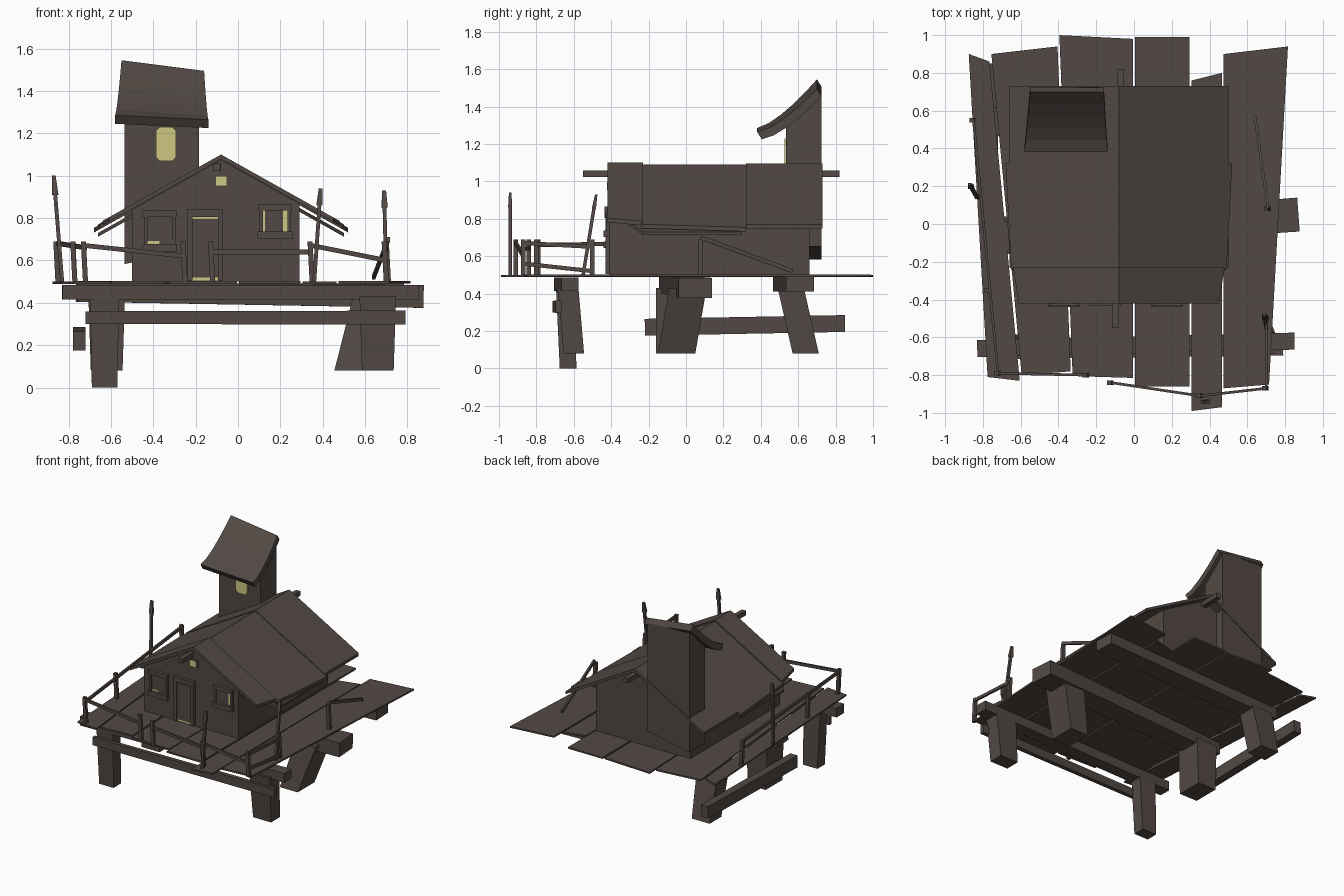
import bpy
import bmesh
from mathutils import Vector

default_cube = bpy.data.objects.get("Cube")
if default_cube:
    bpy.data.objects.remove(default_cube, do_unlink=True)


def material(name, red, green, blue):
    made = bpy.data.materials.new(name)
    made.use_nodes = True
    made.diffuse_color = (red, green, blue, 1)
    shader = made.node_tree.nodes["Principled BSDF"]
    shader.inputs["Base Color"].default_value = made.diffuse_color
    return made


WOOD = material("weathered wood", .084, .066, .057)
GLOW = material("warm window light", .62, .58, .23)

# Shared levels
DECK = .5
FRONT = -.41
BACK = .66
RIDGE = -.08
BEAM_Z = .45


def loft(name, start, end, mat=WOOD):
    """Solid between two matching outlines."""
    bm = bmesh.new()
    first = [bm.verts.new(point) for point in start]
    last = [bm.verts.new(point) for point in end]
    bm.faces.new(first)
    bm.faces.new(reversed(last))
    for i in range(len(first)):
        bm.faces.new((first[i - 1], last[i - 1], last[i], first[i]))
    bmesh.ops.recalc_face_normals(bm, faces=bm.faces)
    mesh = bpy.data.meshes.new(name)
    bm.to_mesh(mesh)
    bm.free()
    mesh.materials.append(mat)
    bpy.context.collection.objects.link(bpy.data.objects.new(name, mesh))


def slab(name, top, thickness):
    loft(name, top, [(x, y, z - thickness) for x, y, z in top])


def beam(name, start, end, width, height, grow=1):
    """Square timber; grow scales the far end."""
    start, end = Vector(start), Vector(end)
    along = (end - start).normalized()
    upright = abs(along.z) > .8
    side = Vector((1, 0, 0)) if upright else along.cross((0, 0, 1)).normalized()
    across = side * width / 2
    up = side.cross(along).normalized() * height / 2
    corners = (-across - up, across - up, across + up, up - across)
    loft(name, [start + c for c in corners], [end + c * grow for c in corners])


def rectangle(x, y, z, width, depth):
    left, right = x - width / 2, x + width / 2
    near, far = y - depth / 2, y + depth / 2
    return [(left, near, z), (right, near, z), (right, far, z), (left, far, z)]


def plate(name, x, z, width, height, depth, mat=WOOD, y=FRONT):
    """Upright panel facing the front, centred on x and z."""
    outline = rectangle(x, z, 0, width, height)
    loft(name, [(px, y - depth, pz) for px, pz, _ in outline],
         [(px, y, pz) for px, pz, _ in outline], mat)


# Deck planks between crooked seams
seams = [(-.88, -.78), (-.76, -.6), (-.4, -.33), (0, 0), (.3, .3), (.47, .47), (.82, .72)]
back_ends = (.88, .92, .99, .99, .78, .92)
front_ends = (-.82, -.79, -.81, -.86, -.98, -.86)
skews = (-1, 1, -.5, 0, 1, 1)
GAP = .005
for i, (back, front, skew) in enumerate(zip(back_ends, front_ends, skews)):
    left_back, left_front = seams[i]
    right_back, right_front = seams[i + 1]
    tilt = skew * .02
    z = DECK + .003 * (i % 2)
    slab(f"deck_plank_{i}", [
        (left_back + GAP, back - tilt, z), (right_back - GAP, back + tilt, z),
        (right_front - GAP, front + tilt / 2, z), (left_front + GAP, front - tilt / 2, z)], .012)

# Beams under the deck
beam("front_beam", (-.83, -.66, BEAM_Z), (.85, -.62, BEAM_Z), .09, .07)
beam("middle_beam", (-.76, -.07, BEAM_Z), (.87, .05, BEAM_Z - .02), .15, .09, grow=1.2)
beam("back_beam", (-.76, .54, BEAM_Z), (.78, .61, BEAM_Z), .15, .08)
beam("front_tie", (-.72, -.7, .33), (.79, -.68, .33), .03, .06, grow=1.1)
beam("side_tie", (-.75, -.22, .22), (-.75, .85, .24), .06, .09)


def leg(name, x, y, width, depth, lean_x=0, lean_y=0, foot=.08):
    loft(name, rectangle(x, y, foot, width, depth),
         rectangle(x + lean_x, y + lean_y, BEAM_Z - .02, width * 1.15, depth))


# Leaning legs
leg("front_right_leg", -.63, -.63, .12, .09, lean_y=-.02, foot=0)
leg("front_left_leg", .66, -.6, .15, .11, lean_y=-.03)
leg("middle_left_leg", .53, -.05, .15, .2, lean_x=.1, lean_y=.06)
leg("middle_right_leg", -.62, -.06, .15, .2)
leg("back_right_leg", -.62, .64, .15, .14, lean_y=-.08)


def roof_z(x, lift=0):
    return 1.09 + lift - .56 * abs(x - RIDGE)


# House walls with gable, tucked under the roof
WALLS = (-.5, .29)
gable = [(x, DECK) for x in WALLS]
gable += [(x, roof_z(x, -.015)) for x in (WALLS[1], RIDGE, WALLS[0])]
loft("house_walls", [(x, FRONT, z) for x, z in gable], [(x, BACK, z) for x, z in gable])
beam("ridge_beam", (RIDGE - .02, -.55, 1.04), (RIDGE + .01, .82, 1.04), .035, .035)

# Roof slabs in three courses, with loose boards under the eaves
courses = [("front", -.42, -.23, .53, .03, .01),
           ("middle", -.24, .32, .57, .03, 0),
           ("back", .32, .73, .58, 0, .005)]
for side, sign in (("right", -1), ("left", 1)):
    for course, near, far, reach, flare, lift in courses:
        near_eave = RIDGE + sign * reach
        far_eave = near_eave + sign * flare
        outline = [(RIDGE, near), (near_eave, near), (far_eave, far), (RIDGE, far)]
        slab(f"roof_{side}_{course}", [(x, y, roof_z(x, lift)) for x, y in outline], .022)
    inner, outer = RIDGE + sign * .36, RIDGE + sign * .58
    outline = [(inner, FRONT), (outer, -.23), (outer, .3), (inner, .3)]
    slab(f"eave_board_{side}", [(x, y, roof_z(x, -.035)) for x, y in outline], .018)

# Tower with sloping foot
TOWER_X, TOWER_Y = -.36, .63
foot = rectangle(TOWER_X, TOWER_Y, 0, .35, .19)
loft("tower", [(x, y, .65 + .2 * (x - WALLS[0] - .3)) for x, y, _ in foot],
     [(x, y, 1.34 + .75 * (y - FRONT - .95) - .06 * (x - TOWER_X)) for x, y, _ in foot])

# Swept tower roof, curved by a power rule
steps = [i / 5 for i in range(6)]
sweep = [(.38 + .32 * t, 1.285 + .26 * t ** 1.4, t) for t in steps]
sweep += [(y + .025, z - .04, t) for y, z, t in reversed(sweep)]
loft("tower_roof", [(TOWER_X - .22 + .03 * t, y, z) for y, z, t in sweep],
     [(TOWER_X + .22 - .02 * t, y, z - .02 - .03 * t) for y, z, t in sweep])

# Tower window with clipped corners
WIDE, TALL, CLIP = .048, .08, .018
half = [(WIDE - CLIP, -TALL), (WIDE, CLIP - TALL), (WIDE, TALL - CLIP), (WIDE - CLIP, TALL)]
pane = half + [(-x, z) for x, z in reversed(half)]
pane_y = TOWER_Y - .095
loft("tower_window", [(TOWER_X + .02 + x, pane_y - .008, 1.15 + z) for x, z in pane],
     [(TOWER_X + .02 + x, pane_y, 1.15 + z) for x, z in pane], GLOW)

# Front door with light leaking round it
DOOR = -.155
plate("door_light", DOOR, .655, .12, .3, .006, GLOW)
plate("door", DOOR, .658, .124, .276, .012)
for side, sign in (("right", -1), ("left", 1)):
    plate(f"door_post_{side}", DOOR + sign * .072, .67, .025, .33, .02)
plate("door_lintel", DOOR, .822, .17, .035, .024)


def window(side, x, z, height):
    plate(f"window_light_{side}", x, z, .12, height, .005, GLOW)
    plate(f"window_header_{side}", x, z + height / 2 + .01, .16, .03, .025)
    plate(f"window_sill_{side}", x, z - height / 2 - .01, .165, .035, .03)
    for edge, sign in (("right", -1), ("left", 1)):
        plate(f"window_jamb_{side}_{edge}", x + sign * .066, z, .016, height, .018)


# Shuttered windows
window("right", -.37, .74, .14)
plate("shutter_right", -.37, .752, .13, .12, .01)
plate("shutter_corner_right", -.34, .68, .06, .03, .012)
window("left", .175, .785, .11)
plate("shutter_left", .17, .785, .085, .11, .01)
plate("gable_window_frame", RIDGE, .975, .07, .06, .006)
plate("gable_window", RIDGE, .975, .05, .043, .012, GLOW)


def pole(name, foot, tip):
    """Thin pole with a paddle-shaped top."""
    foot, tip = Vector((*foot, DECK)), Vector(tip)
    neck = foot.lerp(tip, .82)
    beam(name, foot, neck, .018, .018)
    beam(f"{name}_paddle", neck, tip, .03, .022, grow=.6)


pole("right_pole", (-.83, .14), (-.87, .21, 1))
pole("front_pole", (.36, -.94), (.39, -.94, .94))
pole("left_pole", (.7, -.55), (.69, -.48, .93))

# Short fence posts
posts = {
    "right_back": (-.85, .55), "right_side": (-.77, -.35), "right_corner": (-.72, -.79),
    "right_step": (-.25, -.8), "left_step": (-.12, -.84), "front": (.35, -.91),
    "left_corner": (.7, -.87), "left_side": (.7, -.5), "left_back": (.71, .08),
}
for name, (x, y) in posts.items():
    beam(f"{name}_post", (x, y, DECK), (x - .01, y, DECK + .19), .024, .024)

# Crooked rails from post to post, with heights above the deck
rails = [("right_corner", .17, "right_step", .12), ("right_corner", .16, "right_back", .18),
         ("left_step", .14, "front", .14), ("front", .17, "left_corner", .1),
         ("left_corner", .17, "left_side", .15), ("left_corner", .06, "left_side", .02)]
for i, (start, low, end, high) in enumerate(rails):
    beam(f"rail_{i}", (*posts[start], DECK + low), (*posts[end], DECK + high), .014, .022)
beam("fallen_rail", (*posts["left_back"], DECK + .2), (.64, .57, DECK + .02), .014, .022)
